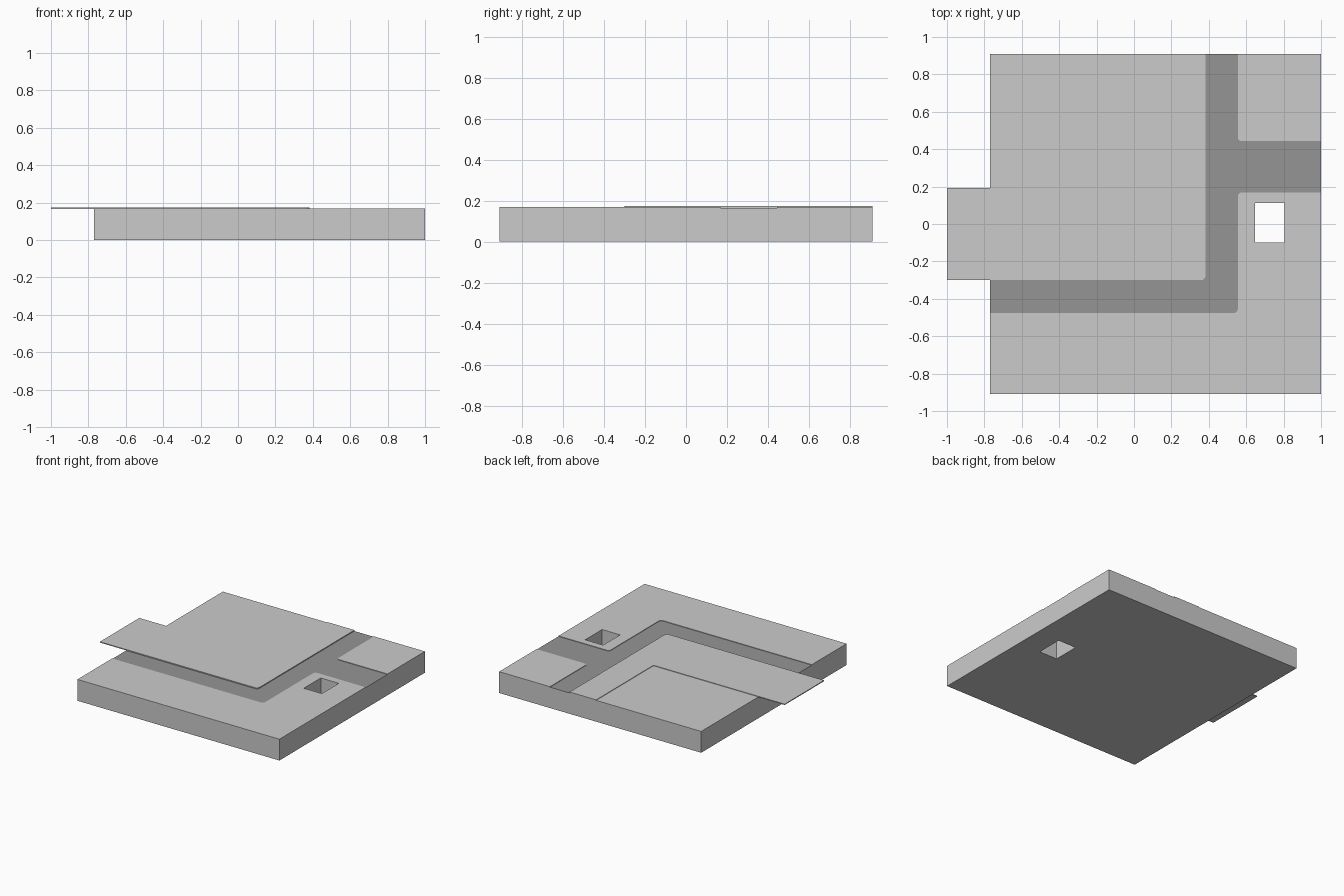
import bpy, bmesh
from mathutils import Vector

if "Cube" in bpy.data.objects:
    bpy.data.objects.remove(bpy.data.objects["Cube"])


def outline(corners, segs=5):
    """Expand (x, y) or (x, y, radius) corners into a right-angle filleted outline."""
    out = []
    n = len(corners)
    for i, c in enumerate(corners):
        p = Vector(c[:2])
        if len(c) == 2:
            out.append(p)
            continue
        a = (Vector(corners[i - 1][:2]) - p).normalized() * c[2]
        b = (Vector(corners[(i + 1) % n][:2]) - p).normalized() * c[2]
        centre = p + a + b
        for k in range(segs + 1):
            d = (-b).lerp(-a, k / segs).normalized() * c[2]
            out.append(centre + d)
    return out


def prism(name, corners, z0, z1):
    """Extrude a flat outline from z0 to z1."""
    bm = bmesh.new()
    face = bm.faces.new([bm.verts.new((p.x, p.y, z0)) for p in outline(corners)])
    res = bmesh.ops.extrude_face_region(bm, geom=[face])
    top = [v for v in res["geom"] if isinstance(v, bmesh.types.BMVert)]
    bmesh.ops.translate(bm, verts=top, vec=(0, 0, z1 - z0))
    bmesh.ops.recalc_face_normals(bm, faces=bm.faces)
    mesh = bpy.data.meshes.new(name)
    bm.to_mesh(mesh)
    bm.free()
    obj = bpy.data.objects.new(name, mesh)
    bpy.context.collection.objects.link(obj)
    return obj


def rect(x0, x1, y0, y1):
    return [(x0, y0), (x1, y0), (x1, y1), (x0, y1)]


def cut(target, cutter):
    mod = target.modifiers.new(cutter.name, 'BOOLEAN')
    mod.operation, mod.solver, mod.object = 'DIFFERENCE', 'EXACT', cutter
    bpy.context.view_layer.objects.active = target
    bpy.ops.object.modifier_apply(modifier=mod.name)
    bpy.data.objects.remove(cutter)


TOP, ROAD = 0.169, 0.165
R = 0.02

# Ground slab with a shallow road and a square through-hole
ground = prism("ground_slab", rect(-0.77, 1.0, -0.91, 0.91), 0, TOP)
cut(ground, prism("road_cutter", [
    (-0.9, -0.475), (0.555, -0.475, R), (0.555, 0.168, R), (1.1, 0.168),
    (1.1, 0.443), (0.555, 0.443, R), (0.555, 1.0), (0.38, 1.0),
    (0.38, -0.30, R), (-0.9, -0.30)], ROAD, 0.3))
cut(ground, prism("hole_cutter", rect(0.647, 0.805, -0.10, 0.112), -0.1, 0.3))

# Dark road surface
for name, shade in (("ground_grey", 0.8), ("road_dark", 0.3)):
    mat = bpy.data.materials.new(name)
    mat.diffuse_color = (shade, shade, shade, 1)
    mat.use_nodes = True
    mat.node_tree.nodes["Principled BSDF"].inputs["Base Color"].default_value = mat.diffuse_color
    ground.data.materials.append(mat)
for f in ground.data.polygons:
    f.material_index = int(f.normal.z > 0.9 and f.center.z < TOP - 0.002)

# Thin L-shaped pavement that overhangs the slab on the left
prism("pavement", [
    (-1.0, -0.30), (0.383, -0.30, 0.025), (0.383, 0.91), (0.15, 0.91),
    (0.15, 0.193), (-1.0, 0.193)], 0.166, 0.173)
